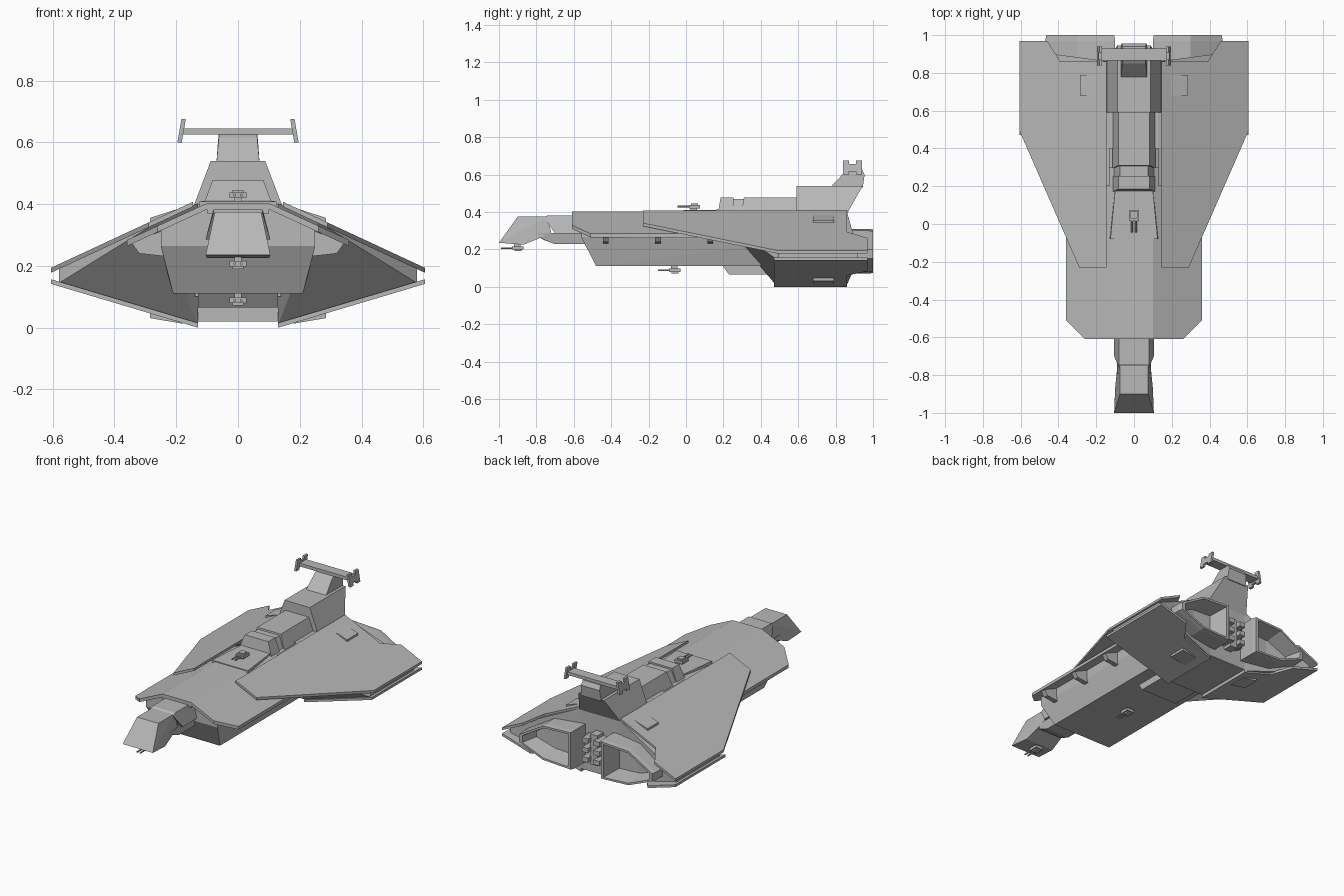
import bpy, bmesh, math
from mathutils import Matrix

cube = bpy.data.objects.get("Cube")
if cube:
    bpy.data.objects.remove(cube, do_unlink=True)

grey = bpy.data.materials.new("hull_grey")
GREY = (0.48, 0.48, 0.48, 1)
grey.diffuse_color = GREY
grey.use_nodes = True
grey.node_tree.nodes["Principled BSDF"].inputs["Base Color"].default_value = GREY


def finish(name, bm, mirror=False):
    """Turn a bmesh into an object, optionally copied across x = 0."""
    if mirror:
        src = bm.faces[:] + bm.edges[:] + bm.verts[:]
        copy = bmesh.ops.duplicate(bm, geom=src)["geom"]
        for v in copy:
            if isinstance(v, bmesh.types.BMVert):
                v.co.x = -v.co.x
    bmesh.ops.recalc_face_normals(bm, faces=bm.faces)
    mesh = bpy.data.meshes.new(name)
    bm.to_mesh(mesh)
    bm.free()
    mesh.materials.append(grey)
    ob = bpy.data.objects.new(name, mesh)
    bpy.context.collection.objects.link(ob)
    return ob


def solid(name, points, mirror=False, both=False):
    """Convex solid; both=True adds each point at -x as well."""
    bm = bmesh.new()
    for x, y, z in points:
        bm.verts.new((x, y, z))
        if both:
            bm.verts.new((-x, y, z))
    out = bmesh.ops.convex_hull(bm, input=bm.verts)
    junk = [g for g in out["geom_interior"] + out["geom_unused"]
            if isinstance(g, bmesh.types.BMVert)]
    bmesh.ops.delete(bm, geom=list(set(junk)), context="VERTS")
    bmesh.ops.dissolve_limit(bm, angle_limit=0.01, verts=bm.verts, edges=bm.edges)
    return finish(name, bm, mirror)


def box(name, x0, x1, y0, y1, z0, z1, mirror=False):
    return solid(name, [(x, y, z) for x in (x0, x1) for y in (y0, y1)
                        for z in (z0, z1)], mirror)


def slab(name, outline, height, thick):
    """Mirrored sloping plate whose top follows height(x)."""
    bm = bmesh.new()
    top = [bm.verts.new((x, y, height(x))) for x, y in outline]
    low = [bm.verts.new((x, y, height(x) - thick)) for x, y in outline]
    bm.faces.new(top)
    bm.faces.new(low[::-1])
    for i in range(len(top)):
        j = (i + 1) % len(top)
        bm.faces.new((top[i], low[i], low[j], top[j]))
    return finish(name, bm, True)


def wing_top(x):
    return 0.41 - 0.465 * (x - 0.14)


def wing_low(x):
    return 0.015 + 0.298 * (x - 0.13)


def deck(x):
    return 0.403 - 0.46 * (x - 0.1)


# Forward hull with sloping armoured deck
slab("deck_side", [(0.1, -0.61), (0.26, -0.61), (0.36, -0.51), (0.36, 0.3), (0.1, 0.3)],
     deck, 0.02)
box("deck_centre", -0.1, 0.1, -0.61, 0.6, 0.37, 0.403)
solid("lower_hull", [(0.1, -0.56, 0.385), (0.25, -0.56, 0.315), (0.25, -0.56, 0.265),
                     (0.21, -0.48, 0.11), (0.1, 0.6, 0.385), (0.25, 0.6, 0.315),
                     (0.25, 0.6, 0.25), (0.21, 0.6, 0.11)], both=True)
for y in (-0.43, -0.15, 0.13):
    solid("deck_rib", [(x, y + d, z) for d in (-0.015, 0.015)
                       for x, z in ((0.23, 0.32), (0.345, 0.275), (0.32, 0.24), (0.23, 0.23))],
          mirror=True)
solid("deck_pad", [(0.13, -0.08, 0.37), (0.125, -0.08, 0.408),
                   (0.1, 0.18, 0.37), (0.1, 0.18, 0.412)], both=True)
solid("belly_bulge", [(0.13, 0.19, 0.12), (0.13, 0.23, 0.065), (0.13, 0.47, 0.065),
                      (0.13, 0.47, 0.12)], both=True)
box("rear_belly", -0.13, 0.13, 0.47, 0.86, 0.02, 0.2)
box("rear_core", -0.14, 0.14, 0.4, 0.86, 0.1, 0.4)

# Nose: neck, underslung frame and wedge head
solid("neck", [(0.105, -0.7, 0.285), (0.08, -0.76, 0.37), (0.08, -0.74, 0.382),
               (0.08, -0.5, 0.382), (0.105, -0.5, 0.285)], both=True)
solid("neck_frame", [(0.09, -0.82, 0.285), (0.08, -0.76, 0.25), (0.08, -0.7, 0.228),
                     (0.08, -0.5, 0.228), (0.09, -0.5, 0.29)], both=True)
solid("nose_head", [(0.075, -0.9, 0.375), (0.075, -0.74, 0.375), (0.105, -1.0, 0.235),
                    (0.1, -0.87, 0.225), (0.088, -0.81, 0.285), (0.085, -0.72, 0.285)],
      both=True)

# Wings: upper plate, lower plate and the body between them
slab("upper_wing_plate", [(0.145, -0.23), (0.29, -0.23), (0.605, 0.49), (0.605, 0.97),
                          (0.46, 0.97), (0.39, 0.86), (0.145, 0.86)], wing_top, 0.016)
slab("lower_wing_plate", [(0.13, 0.47), (0.605, 0.47), (0.605, 0.97), (0.41, 0.97),
                          (0.33, 0.86), (0.13, 0.86)], wing_low, 0.015)
body = [(x, y, wing_top(x) - 0.012) for x, y in
        ((0.13, 0.2), (0.26, 0.2), (0.58, 0.5), (0.58, 0.92), (0.4, 0.86), (0.13, 0.86))]
body += [(x, y, wing_low(x) - 0.005) for x, y in
         ((0.13, 0.48), (0.58, 0.49), (0.58, 0.92), (0.3, 0.86), (0.13, 0.86))]
solid("wing_body", body, mirror=True)
hatch = [(0.18, 0.68), (0.285, 0.68), (0.285, 0.79), (0.18, 0.79)]
slab("upper_hatch", hatch, lambda x: 0.357 + 0.32 * (0.28 - x), 0.03)
slab("lower_hatch", hatch, lambda x: 0.05 - 0.17 * (0.28 - x), 0.02)

# Hollow engine housings
section = [(0.1, 0.07), (0.3, 0.08), (0.47, 0.15), (0.47, 0.2), (0.3, 0.3), (0.1, 0.31)]
cx, cz = 0.27, 0.185
bm = bmesh.new()
rings = []
for y, s in ((0.85, 1.0), (0.97, 1.0), (1.0, 0.97), (1.0, 0.86), (0.88, 0.7)):
    rings.append([bm.verts.new((cx + (x - cx) * s, y, cz + (z - cz) * s))
                  for x, z in section])
for a, b in zip(rings, rings[1:]):
    for i in range(len(section)):
        j = (i + 1) % len(section)
        bm.faces.new((a[i], a[j], b[j], b[i]))
bm.faces.new(rings[0])
bm.faces.new(rings[-1])
finish("engine_housing", bm, mirror=True)

# Machinery between the engines
for z in (0.12, 0.18, 0.24):
    box("rear_machinery", 0.02, 0.06, 0.85, 0.95, z, z + 0.03, mirror=True)
    box("machinery_link", -0.08, 0.08, 0.85, 0.9, z + 0.01, z + 0.02)
box("rear_spine", -0.025, 0.025, 0.85, 0.92, 0.1, 0.29)

# Dorsal superstructure
solid("dorsal_front", [(0.11, 0.17, 0.39), (0.075, 0.19, 0.468), (0.075, 0.62, 0.468),
                       (0.11, 0.62, 0.39)], both=True)
for y0, y1 in ((0.185, 0.255), (0.31, 0.59)):
    solid("dorsal_collar", [(0.115, y0 - 0.015, 0.39), (0.082, y0, 0.478),
                            (0.082, y1, 0.478), (0.115, y1, 0.39)], both=True)
solid("dorsal_rear", [(0.145, 0.59, 0.39), (0.088, 0.59, 0.54), (0.088, 0.945, 0.54),
                      (0.145, 0.86, 0.39)], both=True)

# Tail fin and crossbar with notched end plates
solid("tail_fin", [(0.07, 0.77, 0.53), (0.062, 0.85, 0.615), (0.062, 0.87, 0.628),
                   (0.062, 0.94, 0.628), (0.065, 0.955, 0.6), (0.07, 0.945, 0.53)], both=True)
box("tail_crossbar", -0.182, 0.182, 0.865, 0.93, 0.625, 0.645)


def tilt(z):
    return 0.19 - 0.17 * (z - 0.6)


for y0, y1, z0, z1 in ((0.84, 0.872, 0.6, 0.675), (0.908, 0.94, 0.6, 0.675),
                       (0.86, 0.92, 0.615, 0.655)):
    solid("end_plate", [(tilt(z) + d, y, z) for z in (z0, z1)
                        for y in (y0, y1) for d in (-0.008, 0.006)], mirror=True)


# Twin-barrelled turrets
def turret(name, y, z, up):
    box(name + "_post", -0.012, 0.012, y - 0.015, y + 0.02, z, z + up * 0.018)
    box(name + "_body", -0.027, 0.027, y - 0.025, y + 0.035, z + up * 0.014, z + up * 0.032)
    box(name + "_cap", -0.018, 0.018, y - 0.012, y + 0.025, z + up * 0.03, z + up * 0.04)
    bm = bmesh.new()
    place = Matrix.Translation((0.011, y - 0.05, z + up * 0.024)) @ Matrix.Rotation(
        math.pi / 2, 4, "X")
    bmesh.ops.create_cone(bm, cap_ends=True, segments=8, radius1=0.005, radius2=0.005,
                          depth=0.07, matrix=place)
    finish(name + "_barrels", bm, mirror=True)


turret("top_turret", 0.04, 0.405, 1)
turret("belly_turret", -0.065, 0.112, -1)
turret("nose_turret", -0.905, 0.23, -1)
